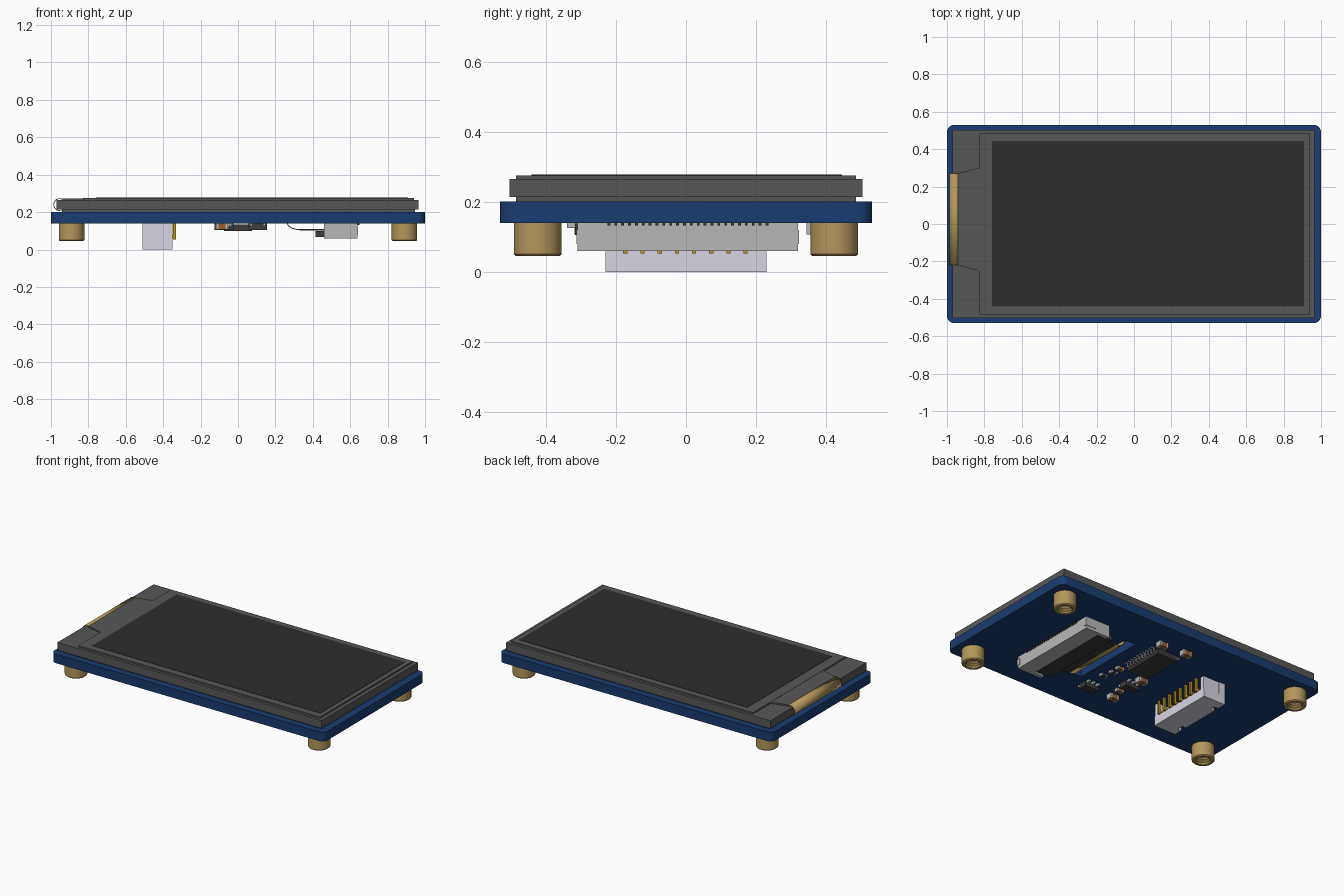
import bpy, bmesh, math

if "Cube" in bpy.data.objects:
    bpy.data.objects.remove(bpy.data.objects["Cube"])

def mat(name, r, g, b):
    m = bpy.data.materials.new(name)
    m.diffuse_color = tuple((c / 255) ** 2.2 for c in (r, g, b)) + (1,)
    m.use_nodes = True
    m.node_tree.nodes["Principled BSDF"].inputs["Base Color"].default_value = m.diffuse_color
    return m

BLUE = mat("board_blue", 32, 62, 112)
GREY = mat("panel_grey", 88, 88, 88)
DARK = mat("screen_dark", 50, 50, 50)
BLACK = mat("chip_dark", 62, 62, 64)
BRASS = mat("brass", 178, 150, 92)
GOLD = mat("pin_gold", 190, 145, 30)
LAVENDER = mat("plug_plastic", 214, 212, 226)
LIGHT = mat("socket_plastic", 182, 182, 182)
BROWN = mat("capacitor_brown", 150, 92, 50)

def finish(name, bm, material):
    bmesh.ops.recalc_face_normals(bm, faces=bm.faces)
    me = bpy.data.meshes.new(name)
    bm.to_mesh(me)
    bm.free()
    ob = bpy.data.objects.new(name, me)
    bpy.context.collection.objects.link(ob)
    me.materials.append(material)
    return ob

def boxes(name, material, *specs):
    """One object from boxes given as (x0, x1, y0, y1, z0, z1)."""
    bm = bmesh.new()
    for x0, x1, y0, y1, z0, z1 in specs:
        for v in bmesh.ops.create_cube(bm, size=1)["verts"]:
            v.co.x = x0 if v.co.x < 0 else x1
            v.co.y = y0 if v.co.y < 0 else y1
            v.co.z = z0 if v.co.z < 0 else z1
    return finish(name, bm, material)

def prism(name, material, pts, z0, z1):
    """Outline in x, y extruded in z."""
    bm = bmesh.new()
    f = bm.faces.new([bm.verts.new((x, y, z0)) for x, y in pts])
    ext = bmesh.ops.extrude_face_region(bm, geom=[f])["geom"]
    bmesh.ops.translate(bm, vec=(0, 0, z1 - z0),
                        verts=[g for g in ext if isinstance(g, bmesh.types.BMVert)])
    return finish(name, bm, material)

def ribbon(name, material, path, y0, y1, thick):
    """Flat cable following a path in x, z."""
    bm = bmesh.new()
    rows = [[bm.verts.new((x, y, z)) for y in (y0, y1)] for x, z in path]
    for a, b in zip(rows, rows[1:]):
        bm.faces.new((a[0], a[1], b[1], b[0]))
    ob = finish(name, bm, material)
    s = ob.modifiers.new("thickness", "SOLIDIFY")
    s.thickness, s.offset = thick, 0
    return ob

def smooth(ob):
    bpy.ops.object.select_all(action="DESELECT")
    ob.select_set(True)
    bpy.context.view_layer.objects.active = ob
    bpy.ops.object.shade_smooth_by_angle(angle=math.radians(30))

def cut(ob, cutter):
    m = ob.modifiers.new("cut", "BOOLEAN")
    m.operation, m.object, m.solver = "DIFFERENCE", cutter, "EXACT"
    bpy.context.view_layer.objects.active = ob
    bpy.ops.object.modifier_apply(modifier=m.name)
    bpy.data.objects.remove(cutter)

# Circuit board with rounded corners and a slot for the cable
R = 0.04
outline = []
for i, (sx, sy) in enumerate(((1, 1), (-1, 1), (-1, -1), (1, -1))):
    for k in range(9):
        a = math.pi / 2 * (i + k / 8)
        outline.append((sx * (1 - R) + R * math.cos(a), sy * (0.53 - R) + R * math.sin(a)))
board = prism("circuit_board", BLUE, outline, 0.14, 0.20)
cut(board, boxes("slot_cutter", BLUE, (0.2, 0.28, -0.25, 0.25, 0.1, 0.25)))
smooth(board)

# Screen stack
boxes("screen_backing", GREY, (-0.94, 0.945, -0.485, 0.485, 0.2, 0.213))
boxes("screen_glass", GREY, (-0.97, 0.965, -0.503, 0.503, 0.213, 0.265))
boxes("screen_cover", GREY, (-0.83, 0.94, -0.485, 0.485, 0.265, 0.275))
boxes("screen_active_area", DARK, (-0.76, 0.91, -0.44, 0.445, 0.27, 0.277))

# Flexible cable folded round the left end of the screen
prism("cable_flap", GREY, [(-0.945, -0.22), (-0.83, -0.25), (-0.83, 0.3), (-0.945, 0.27)], 0.265, 0.2735)
bend = [(-0.94, 0.272)] + [
    (-0.955 - 0.03 * math.sin(math.pi * k / 12), 0.24 + 0.032 * math.cos(math.pi * k / 12))
    for k in range(13)] + [(-0.93, 0.208)]
smooth(ribbon("folded_cable", BRASS, bend, -0.22, 0.27, 0.004))

# Threaded brass standoffs
bore = [(0.044 if k % 2 else 0.038, 0.055 + 0.008 * k) for k in range(9)]
profile = [(0, 0.13), (0.038, 0.13)] + bore[::-1] + [(0.046, 0.045), (0.062, 0.045), (0.068, 0.051), (0.068, 0.14), (0, 0.14)]
for sx in (-1, 1):
    for sy in (-1, 1):
        bm = bmesh.new()
        vs = [bm.verts.new((r, 0, z)) for r, z in profile]
        es = [bm.edges.new(p) for p in zip(vs, vs[1:])]
        bmesh.ops.spin(bm, geom=vs + es, cent=(0, 0, 0), axis=(0, 0, 1), angle=math.tau, steps=40)
        bmesh.ops.remove_doubles(bm, verts=bm.verts, dist=1e-5)
        bmesh.ops.translate(bm, verts=bm.verts, vec=(sx * 0.89, sy * 0.423, 0))
        smooth(finish("standoff", bm, BRASS))

# Side-entry plug housing: open on the left, recessed round the pins
plug = boxes("plug_housing", LAVENDER, (-0.51, -0.35, -0.23, 0.23, 0, 0.14))
cut(plug, boxes("recess_cutter", LAVENDER, (-0.465, -0.3, -0.195, 0.195, 0.06, 0.2)))
cut(plug, boxes("mouth_cutter", LAVENDER, (-0.6, -0.48, -0.205, 0.205, 0.02, 0.12)))
for y in (-0.15, 0.15):
    cut(plug, boxes("notch_cutter", LAVENDER, (-0.6, -0.482, y - 0.02, y + 0.02, -0.1, 0.05)))
for s in (-1, 1):  # shallow step on each end of the housing
    ys = sorted((s * 0.225, s * 0.3))
    cut(plug, boxes("step_cutter", LAVENDER, (-0.465, -0.3, *ys, 0.06, 0.2)))
pins = []
for k in range(8):
    y = -0.173 + k * 0.049
    pins += [(-0.347, -0.331, y - 0.006, y + 0.006, 0.053, 0.14),
             (-0.47, -0.347, y - 0.006, y + 0.006, 0.062, 0.074)]
boxes("plug_pins", GOLD, *pins)

# Flat-cable socket with end cheeks, flip latch and contacts
boxes("socket_body", LIGHT, (0.53, 0.638, -0.29, 0.3, 0.06, 0.14), (0.46, 0.53, -0.29, 0.3, 0.112, 0.14),
      *[(0.46, 0.638, a, b, 0.06, 0.14) for a, b in ((-0.31, -0.285), (0.295, 0.32))],
      *[(0.565, 0.642, a, b, 0.08, 0.12) for a, b in ((-0.313, -0.29), (0.3, 0.323))])
boxes("socket_latch", BLACK, (0.415, 0.53, -0.28, 0.29, 0.068, 0.1))
boxes("socket_contacts", BLACK, *[
    (0.636, 0.65, y - 0.004, y + 0.004, 0.132, 0.14) for y in (-0.22 + 0.0196 * k for k in range(24))])

# Cable from the socket through the slot
boxes("cable_stiffener", BLACK, (0.33, 0.47, -0.21, 0.22, 0.1005, 0.1095))
smooth(ribbon("board_cable", BRASS, [(0.46, 0.105), (0.34, 0.105), (0.31, 0.108), (0.287, 0.115), (0.27, 0.127),
                                     (0.263, 0.14), (0.262, 0.16), (0.262, 0.2)], -0.21, 0.22, 0.005))

# Driver chip with two rows of legs
boxes("driver_chip", BLACK, (-0.075, 0.075, 0.03, 0.31, 0.1, 0.135))
legs = []
for k in range(10):
    y = 0.048 + k * 0.027
    for s in (-1, 1):
        for a, b, z0, z1 in ((0.07, 0.092, 0.114, 0.121), (0.086, 0.094, 0.121, 0.14), (0.09, 0.11, 0.134, 0.14)):
            x0, x1 = sorted((s * a, s * b))
            legs.append((x0, x1, y - 0.006, y + 0.006, z0, z1))
boxes("driver_chip_legs", LIGHT, *legs)

# Small three-legged chips
for x, y in ((0.105, -0.29), (-0.075, -0.13)):
    boxes("small_chip", BLACK, (x - 0.05, x + 0.05, y - 0.027, y + 0.027, 0.105, 0.138))
    boxes("small_chip_legs", LIGHT, *[
        (x + dx - 0.007, x + dx + 0.007, *sorted((y + s * 0.026, y + s * 0.05)), 0.125, 0.14)
        for s in (-1, 1) for dx in ((-0.035, 0, 0.035) if s > 0 else (-0.035, 0.035))])

# Capacitors and resistors: x, y, half length, half width, height
for x, y, l, w, h, m in ((0.088, 0.365, 0.032, 0.02, 0.032, BROWN), (-0.086, 0.375, 0.032, 0.02, 0.032, BROWN),
                         (-0.09, -0.038, 0.032, 0.02, 0.032, BROWN), (-0.085, -0.297, 0.032, 0.02, 0.032, BROWN),
                         (0.095, -0.018, 0.024, 0.013, 0.018, BROWN), (0.094, -0.08, 0.024, 0.013, 0.014, BLACK),
                         (0.115, -0.145, 0.024, 0.013, 0.014, BLACK), (-0.07, -0.22, 0.024, 0.013, 0.018, BROWN)):
    boxes("component_body", m, (x - l * 0.6, x + l * 0.6, y - w, y + w, 0.14 - h, 0.14))
    boxes("component_ends", LIGHT, *[(*sorted((x + s * l * 0.6, x + s * l)), y - w - 0.001, y + w + 0.001,
                                      0.139 - h, 0.14) for s in (-1, 1)])
